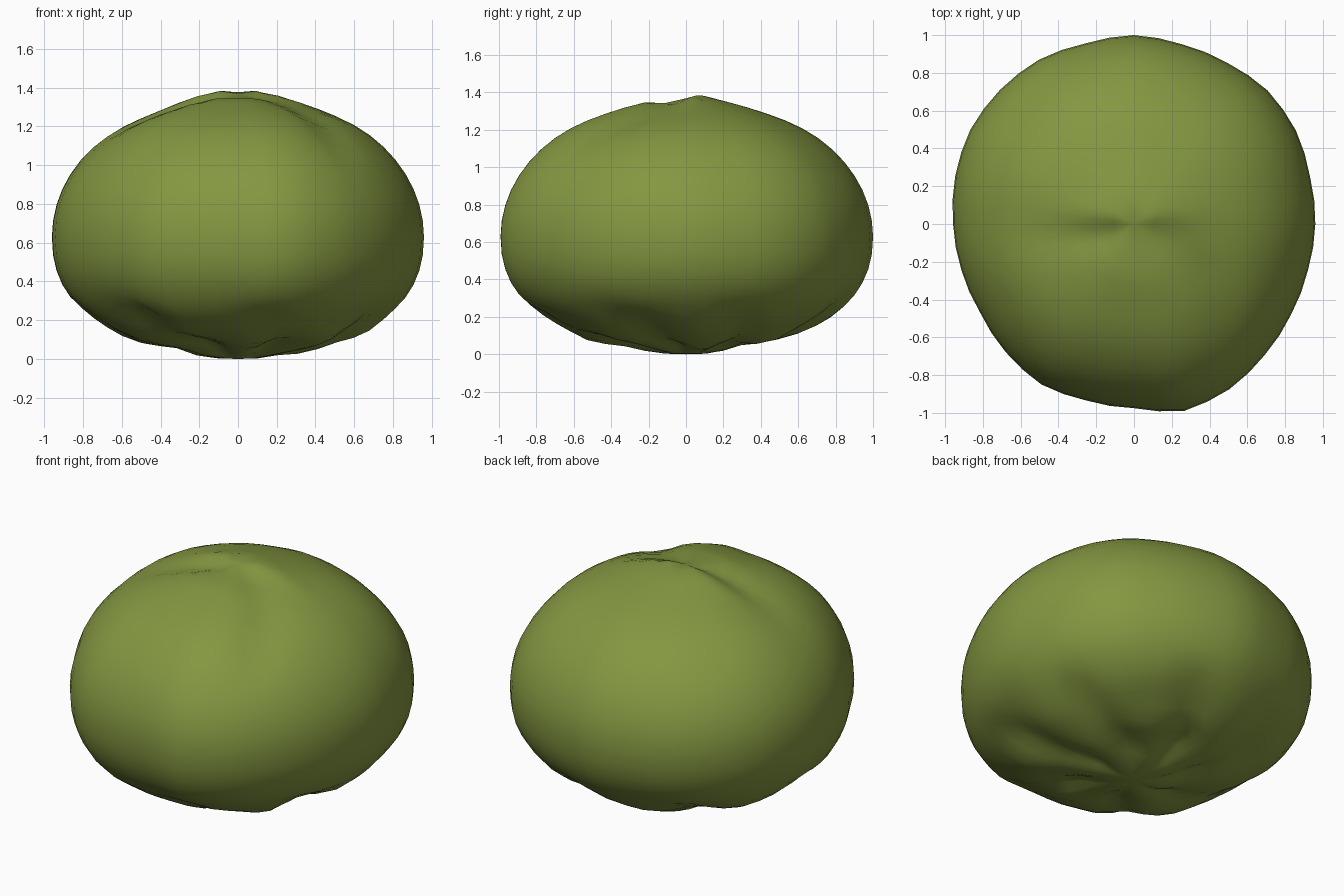
import bpy, bmesh, math
from mathutils import Vector, noise

cube = bpy.data.objects.get("Cube")
if cube:
    bpy.data.objects.remove(cube, do_unlink=True)

# Leaf green material
green = bpy.data.materials.new("leaf green")
green.use_nodes = True
colour = (0.23, 0.31, 0.053, 1)
green.diffuse_color = colour
shader = green.node_tree.nodes["Principled BSDF"]
shader.inputs["Base Color"].default_value = colour
shader.inputs["Roughness"].default_value = 0.8

# Plan outline: radius every 15 degrees, starting at +x
OUTLINE = [.96, .965, .99, 1, .986, .985, 1, .99, 1.005, 1.004, 1, .98,
           .958, .946, .94, .96, .981, .968, .975, 1.025, 1.01, .98, .96, .953]
WAIST = 0.63
TOP = 1.38


def outline(angle):
    pos = angle / math.tau * len(OUTLINE)
    i = math.floor(pos)
    count = len(OUTLINE)
    a, b = OUTLINE[i % count], OUTLINE[(i + 1) % count]
    return a + (b - a) * (pos - i)


def blob(x, y, cx, cy, sx, sy, turn=0):
    """Soft elongated bump with a value of one at its centre."""
    dx, dy = x - cx, y - cy
    u = dx * math.cos(turn) + dy * math.sin(turn)
    v = dy * math.cos(turn) - dx * math.sin(turn)
    return math.exp(-(u / sx) ** 2 - (v / sy) ** 2)


def smooth(low, high, value):
    t = min(1, max(0, (value - low) / (high - low)))
    return t * t * (3 - 2 * t)


def top_folds(x, y):
    """Height change where the outer leaves overlap on the crown."""
    h = -0.035 * blob(x, y, -0.12, -0.07, 0.32, 0.08)
    h += 0.018 * blob(x, y, 0, 0.06, 0.35, 0.06)
    h -= 0.035 * blob(x, y, 0.46, -0.46, 0.24, 0.09, -1.2)
    h -= 0.02 * blob(x, y, 0.3, -0.2, 0.25, 0.12, -0.5)
    h -= 0.025 * blob(x, y, -0.55, -0.05, 0.25, 0.2)
    return h


def under_folds(angle, r):
    """Creased, gathered leaf bases around a central stem."""
    swirl = 7 * angle + 4 * r
    ridge = abs(math.sin(swirl / 2))
    rough = noise.noise(Vector((math.cos(angle) * r, math.sin(angle) * r, 0)) * 4)
    fade = smooth(0.12, 0.3, r) * (1 - smooth(0.75, 0.95, r))
    return fade * (0.045 * (1 - ridge) + 0.03 * rough)


# Head: sphere reshaped into a wide, irregular, flattened ball
bm = bmesh.new()
bmesh.ops.create_uvsphere(bm, u_segments=48, v_segments=28, radius=1)
for v in bm.verts:
    angle = math.atan2(v.co.y, v.co.x) % math.tau
    r = min(1, math.hypot(v.co.x, v.co.y))
    power = 2 if v.co.z > 0 else 2.25
    rise = max(0, 1 - r ** power) ** (1 / power)
    size = outline(angle)
    x, y = r * size * math.cos(angle), r * size * math.sin(angle)
    if v.co.z > 0:
        z = WAIST + (TOP - WAIST) * rise + top_folds(x, y) * smooth(0, 0.6, rise)
        z -= 0.02 * blob(r, 0, 0.4, 0, 0.25, 1)
    else:
        z = WAIST * (1 - rise) + under_folds(angle, r)
        z += 0.02 * blob(r, 0, 0.35, 0, 0.15, 1)
    v.co = (x, y, z)

low = min(v.co.z for v in bm.verts)
for v in bm.verts:
    v.co.z -= low
for f in bm.faces:
    f.smooth = True
mesh = bpy.data.meshes.new("leafy_head")
bm.to_mesh(mesh)
bm.free()
mesh.materials.append(green)
head = bpy.data.objects.new("leafy_head", mesh)
bpy.context.collection.objects.link(head)
